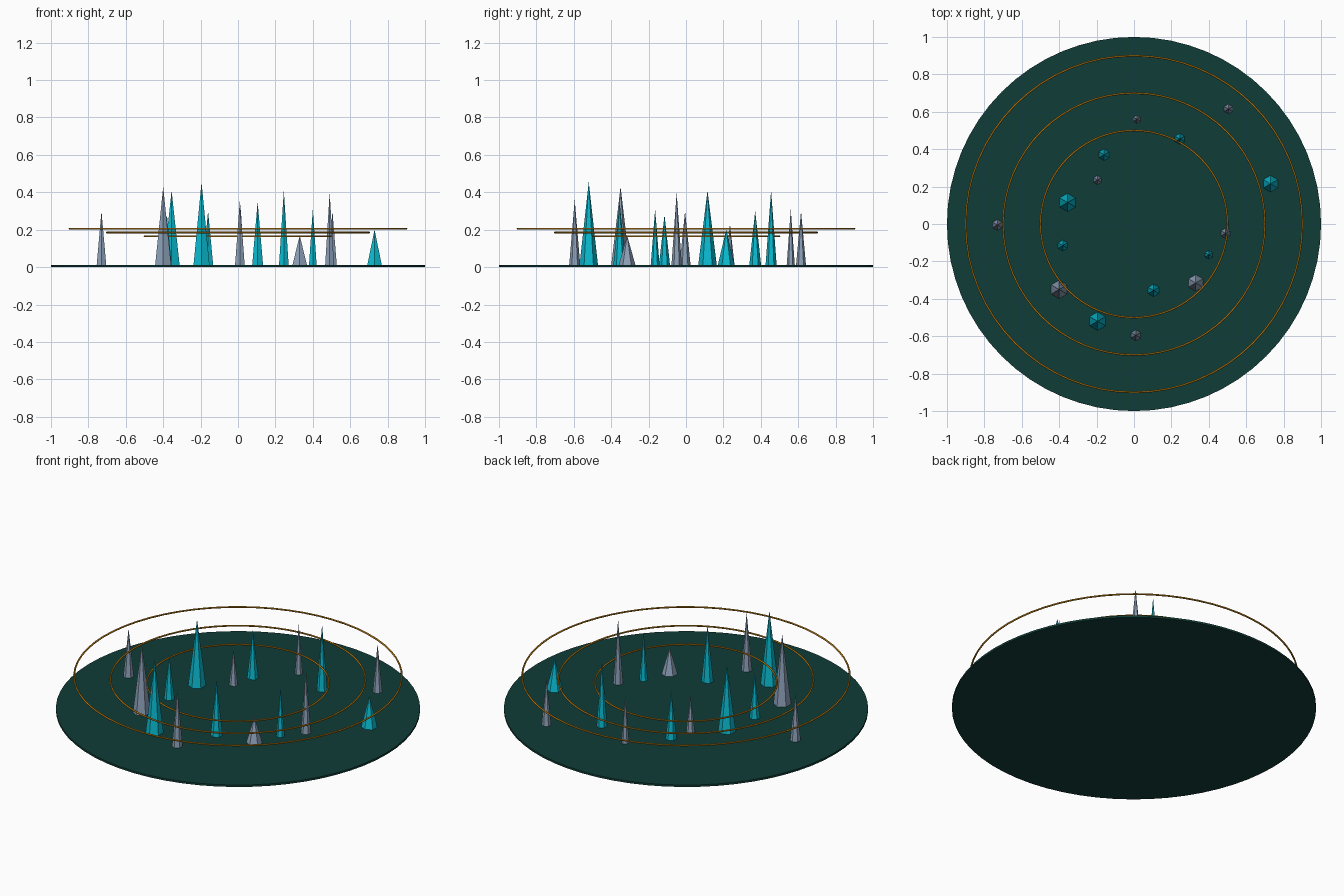
import bpy
import math

cube = bpy.data.objects.get("Cube")
if cube:
    bpy.data.objects.remove(cube, do_unlink=True)


def material(name, rgb):
    mat = bpy.data.materials.new(name)
    mat.use_nodes = True
    color = (*rgb, 1)
    mat.diffuse_color = color
    bsdf = next(n for n in mat.node_tree.nodes if n.type == 'BSDF_PRINCIPLED')
    bsdf.inputs["Base Color"].default_value = color
    return mat


teal = material("dark teal", (0.005, 0.046, 0.038))
cyan = material("cyan crystal", (0.003, 0.50, 0.64))
grey = material("blue grey crystal", (0.27, 0.36, 0.49))
bronze = material("bronze", (0.46, 0.19, 0.006))


def finish(name, mat):
    obj = bpy.context.object
    obj.name = name
    obj.data.materials.append(mat)
    return obj


# Thin round base
DISC = 0.012
bpy.ops.mesh.primitive_cylinder_add(vertices=64, radius=1, depth=DISC,
                                    location=(0, 0, DISC / 2))
finish("base_disc", teal)

# Three floating rings, rising outward
for i, label in enumerate(("inner", "middle", "outer")):
    bpy.ops.mesh.primitive_torus_add(major_radius=0.5 + 0.2 * i, minor_radius=0.005,
                                     major_segments=64, minor_segments=8,
                                     location=(0, 0, 0.165 + 0.02 * i))
    finish(label + "_ring", bronze)
    bpy.ops.object.shade_smooth_by_angle(angle=math.radians(50))


# Six-sided crystal spikes: x, y, base radius, tip height
def spikes(name, mat, items):
    for i, (x, y, radius, tip) in enumerate(items, 1):
        height = tip - DISC / 2
        bpy.ops.mesh.primitive_cone_add(vertices=6, radius1=radius, radius2=0, depth=height,
                                        location=(x, y, DISC / 2 + height / 2))
        finish(f"{name}_{i}", mat)


spikes("cyan_crystal", cyan, [
    (0.73, 0.215, 0.046, 0.2), (0.245, 0.455, 0.03, 0.41),
    (-0.16, 0.37, 0.032, 0.3), (-0.355, 0.115, 0.05, 0.41),
    (-0.38, -0.115, 0.03, 0.28), (-0.195, -0.52, 0.05, 0.455),
    (0.105, -0.355, 0.034, 0.35), (0.40, -0.165, 0.024, 0.31)])

spikes("grey_crystal", grey, [
    (0.505, 0.615, 0.027, 0.3), (0.015, 0.56, 0.022, 0.31),
    (-0.195, 0.235, 0.025, 0.23), (-0.73, -0.005, 0.03, 0.3),
    (-0.4, -0.35, 0.05, 0.43), (0.01, -0.595, 0.03, 0.36),
    (0.33, -0.315, 0.046, 0.17), (0.49, -0.05, 0.028, 0.4)])
